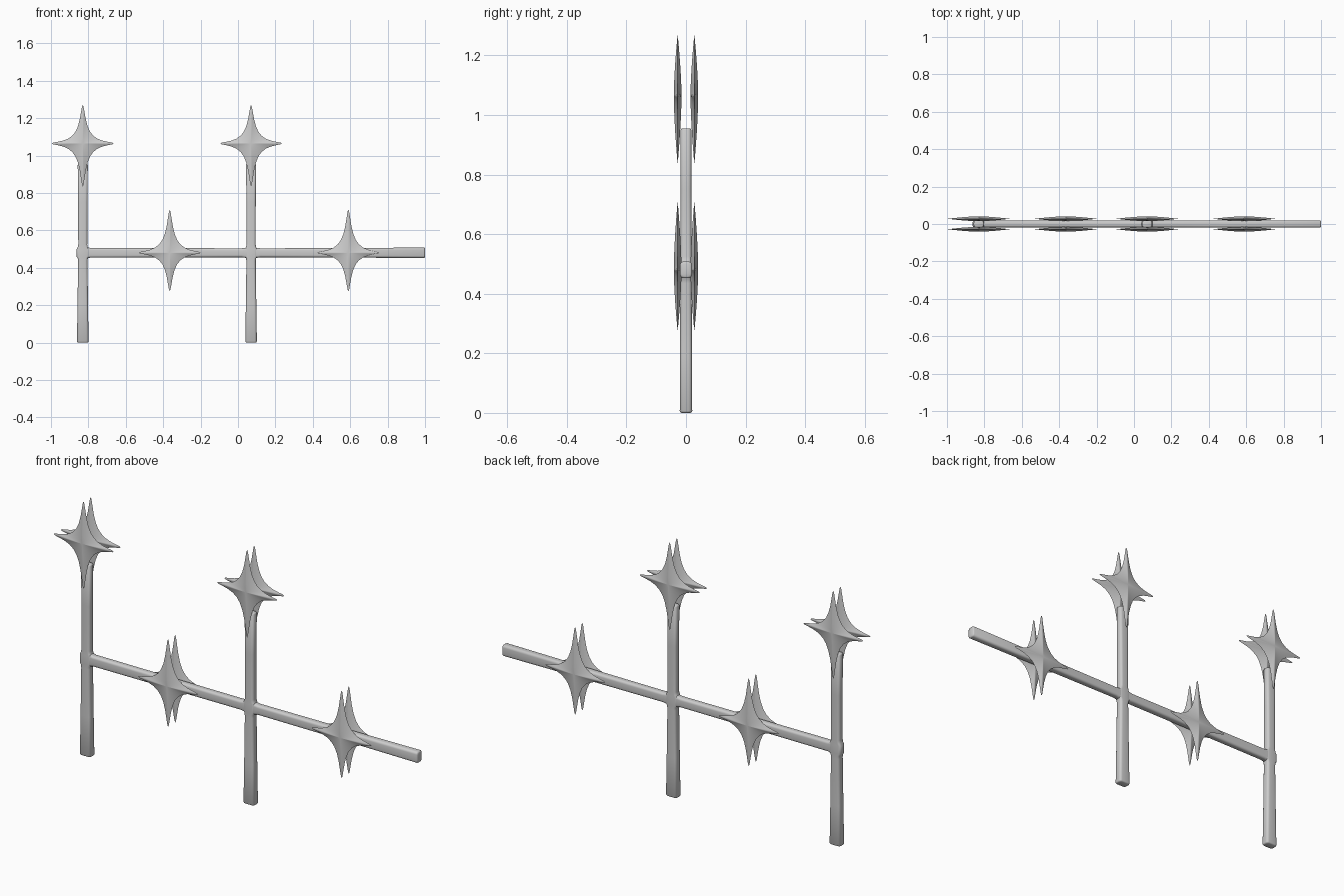
import bpy, bmesh, math
from mathutils import Vector

if "Cube" in bpy.data.objects:
    bpy.data.objects.remove(bpy.data.objects["Cube"])


def finish(name, bm, angle):
    bmesh.ops.recalc_face_normals(bm, faces=bm.faces)
    me = bpy.data.meshes.new(name)
    bm.to_mesh(me)
    bm.free()
    ob = bpy.data.objects.new(name, me)
    bpy.context.collection.objects.link(ob)
    bpy.ops.object.select_all(action='DESELECT')
    ob.select_set(True)
    bpy.context.view_layer.objects.active = ob
    bpy.ops.object.shade_smooth_by_angle(angle=math.radians(angle))
    return ob


def section(w, d, r=0.012, n=4):
    """Rounded rectangle with half sizes w, d."""
    pts = []
    for k, (sx, sy) in enumerate([(1, 1), (-1, 1), (-1, -1), (1, -1)]):
        for i in range(n + 1):
            a = math.pi / 2 * (k + i / n)
            pts.append((sx * (w - r) + r * math.cos(a), sy * (d - r) + r * math.sin(a)))
    return pts


def beam(name, stations, place):
    """Loft rounded sections; stations are (position, half width, half depth)."""
    (a, wa, da), (b, wb, db) = stations[0], stations[-1]
    e = 0.006
    st = [(a, wa - e, da - e), (a + 0.002, wa - 0.002, da - 0.002), (a + e, wa, da)]
    st += stations[1:-1]
    st += [(b - e, wb, db), (b - 0.002, wb - 0.002, db - 0.002), (b, wb - e, db - e)]
    bm = bmesh.new()
    rings = [[bm.verts.new(place(t, u, v)) for u, v in section(w, d)] for t, w, d in st]
    n = len(rings[0])
    for p, q in zip(rings, rings[1:]):
        for i in range(n):
            bm.faces.new((p[i], p[(i + 1) % n], q[(i + 1) % n], q[i]))
    bm.faces.new(rings[0])
    bm.faces.new(rings[-1])
    return finish(name, bm, 40)


RAIL_Z = 0.48
POSTS = (-0.83, 0.07)

# Upright posts, tapered, with a slight flare where the rail crosses
for i, px in enumerate(POSTS):
    beam(f"post_{i + 1}",
         [(0, 0.031, 0.021), (0.2, 0.028, 0.020), (0.435, 0.025, 0.019), (0.45, 0.027, 0.019),
          (0.46, 0.033, 0.019), (0.50, 0.033, 0.019), (0.51, 0.027, 0.019),
          (0.525, 0.024, 0.019), (0.75, 0.025, 0.018), (0.955, 0.027, 0.018)],
         lambda t, u, v, px=px: (px + u, v, t))

# Horizontal rail with matching flares at the posts
beam("rail",
     [(-0.85, 0.030, 0.018), (-0.805, 0.030, 0.018), (-0.79, 0.026, 0.018), (-0.4, 0.025, 0.018),
      (0.02, 0.024, 0.018), (0.04, 0.027, 0.018), (0.07, 0.033, 0.018), (0.10, 0.027, 0.018),
      (0.12, 0.024, 0.018), (0.5, 0.025, 0.019), (1.0, 0.028, 0.020)],
     lambda t, u, v: (t, v, RAIL_Z + u))

# Quarter outline of a star, as fractions of its arm lengths
QUARTER = [(0.0, 1.0), (0.025, 0.96), (0.06, 0.80), (0.10, 0.62), (0.16, 0.44), (0.24, 0.30),
           (0.34, 0.20), (0.48, 0.12), (0.65, 0.07), (0.82, 0.04), (0.96, 0.02)]


def outline(up, down, side):
    pts = []
    for x, z in QUARTER:
        pts.append((x * side, z * up))
    pts.append((side, 0))
    for x, z in reversed(QUARTER):
        pts.append((x * side, -z * down))
    return pts + [(-x, z) for x, z in pts[-2:0:-1]]


def star(name, x, y, z, up, down, half=0.013):
    """Four-pointed star, lens-shaped in depth, thin at the rim."""
    bm = bmesh.new()
    pts = outline(up, down, 0.165)
    n = len(pts)
    rim = [bm.verts.new((x + a, y, z + b)) for a, b in pts]
    for s in (-1, 1):
        prev = rim
        for f in (0.9, 0.75, 0.55, 0.35, 0.18):
            h = s * half * (1 - f ** 1.6)
            ring = [bm.verts.new((x + a * f, y + h, z + b * f)) for a, b in pts]
            for i in range(n):
                j = (i + 1) % n
                bm.faces.new((prev[i], prev[j], ring[j], ring[i]))
            prev = ring
        tip = bm.verts.new((x, y + s * half, z))
        for i in range(n):
            bm.faces.new((prev[i], prev[(i + 1) % n], tip))
    return finish(name, bm, 50)


# Star pairs on the post tops and, inverted, along the rail
for side, y in (("front", -0.028), ("back", 0.028)):
    for i, px in enumerate(POSTS):
        star(f"post_star_{side}_{i + 1}", px, y, 1.065, 0.205, 0.23)
    for i, px in enumerate((-0.365, 0.59)):
        star(f"rail_star_{side}_{i + 1}", px, y, RAIL_Z, 0.23, 0.205)
